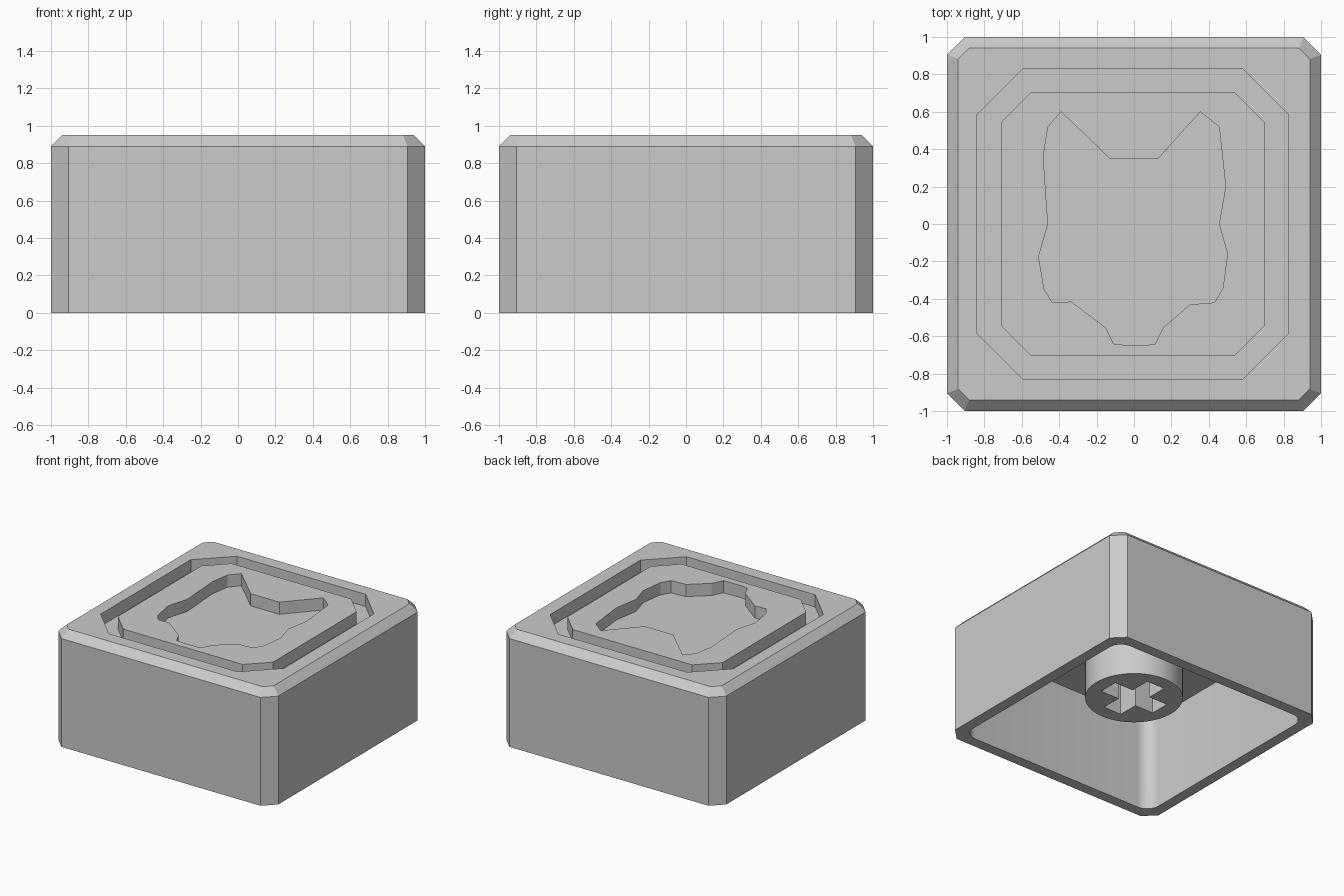
import bpy
import math

if "Cube" in bpy.data.objects:
    bpy.data.objects.remove(bpy.data.objects["Cube"], do_unlink=True)

grey = bpy.data.materials.new("plain grey")
grey.use_nodes = True
grey.diffuse_color = (0.6, 0.6, 0.6, 1)
grey.node_tree.nodes["Principled BSDF"].inputs["Base Color"].default_value = (0.6, 0.6, 0.6, 1)

TOP, FLOOR, CEILING, STEM_END = 0.95, 0.85, 0.78, 0.25


def loft(name, layers):
    """Closed solid through a list of (outline, height) layers."""
    n = len(layers[0][0])
    verts = [(x, y, z) for outline, z in layers for x, y in outline]
    faces = [tuple(reversed(range(n))), tuple(range(len(verts) - n, len(verts)))]
    for k in range(len(layers) - 1):
        for i in range(n):
            a, b = k * n + i, k * n + (i + 1) % n
            faces.append((a, b, b + n, a + n))
    mesh = bpy.data.meshes.new(name)
    mesh.from_pydata(verts, [], faces)
    mesh.materials.append(grey)
    obj = bpy.data.objects.new(name, mesh)
    bpy.context.collection.objects.link(obj)
    return obj


def prism(name, outline, low, high):
    return loft(name, [(outline, low), (outline, high)])


def activate(obj):
    bpy.ops.object.select_all(action='DESELECT')
    obj.select_set(True)
    bpy.context.view_layer.objects.active = obj


def cut(obj, cutter):
    cutter.hide_render = True
    mod = obj.modifiers.new("cut", 'BOOLEAN')
    mod.operation, mod.solver, mod.object = 'DIFFERENCE', 'EXACT', cutter
    activate(obj)
    bpy.ops.object.modifier_apply(modifier=mod.name)
    bpy.data.objects.remove(cutter, do_unlink=True)


def octagon(half, corner, shift=0.0):
    """Square with cut corners, counter-clockwise."""
    h, c = half, corner
    pts = [(h, -c), (h, c), (c, h), (-c, h), (-h, c), (-h, -c), (-c, -h), (c, -h)]
    return [(x + shift, y) for x, y in pts]


def arc(cx, cy, radius, start, sweep, steps):
    return [(cx + radius * math.cos(start + sweep * i / steps),
             cy + radius * math.sin(start + sweep * i / steps)) for i in range(steps + 1)]


def rounded_square(half, radius):
    pts = []
    for q, (sx, sy) in enumerate([(1, 1), (-1, 1), (-1, -1), (1, -1)]):
        c = half - radius
        pts += arc(sx * c, sy * c, radius, q * math.pi / 2, math.pi / 2, 8)
    return pts


# Outer body with chamfered corners and top edge
cap = loft("cap_shell", [(octagon(1, 0.905), 0), (octagon(1, 0.905), 0.89),
                         (octagon(0.94, 0.882), TOP)])

# Hollow underside with rounded inner corners
cut(cap, prism("hollow_cutter", rounded_square(0.91, 0.11), -0.2, CEILING))

# Ring groove in the top
ring = prism("groove_cutter", octagon(0.832, 0.585, -0.007), FLOOR, 1.1)
cut(ring, prism("groove_core", octagon(0.705, 0.543, -0.007), 0.7, 1.2))
cut(cap, ring)

# Sunken animal head with two ears
head = [(-0.39, 0.60), (-0.46, 0.52), (-0.485, 0.36), (-0.46, 0.0), (-0.51, -0.175),
        (-0.48, -0.35), (-0.435, -0.42), (-0.335, -0.415), (-0.15, -0.555), (-0.11, -0.64),
        (-0.04, -0.648), (0.11, -0.645), (0.155, -0.555), (0.30, -0.43), (0.43, -0.42),
        (0.475, -0.345), (0.50, -0.16), (0.455, 0.0), (0.49, 0.20), (0.455, 0.52),
        (0.355, 0.60), (0.13, 0.35), (-0.13, 0.35)]
cut(cap, prism("head_cutter", head, FLOOR, 1.1))

# Round mounting stem with a cross-shaped socket
stem = prism("stem", arc(0, 0, 0.368, 0, math.tau, 64)[:-1], STEM_END, CEILING + 0.01)
a, b = 0.253, 0.082
cross = [(a, -b), (a, b), (b, b), (b, a), (-b, a), (-b, b),
         (-a, b), (-a, -b), (-b, -b), (-b, -a), (b, -a), (b, -b)]
cut(stem, prism("socket_cutter", cross, 0.1, CEILING))

for part in (cap, stem):
    activate(part)
    bpy.ops.object.shade_smooth_by_angle(angle=math.radians(20))
